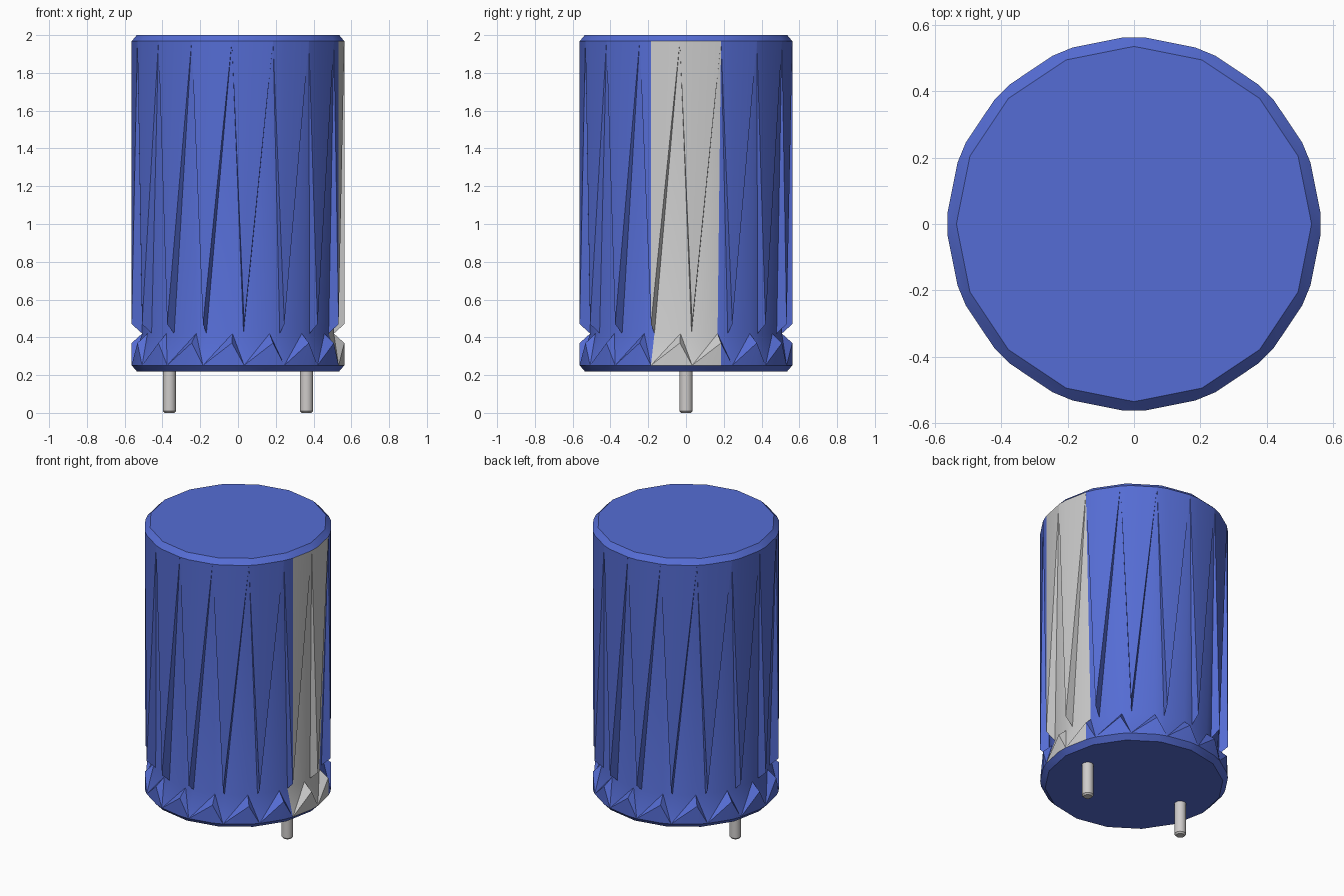
import bpy, bmesh, math

if "Cube" in bpy.data.objects:
    bpy.data.objects.remove(bpy.data.objects["Cube"], do_unlink=True)


def material(name, colour):
    m = bpy.data.materials.new(name)
    m.use_nodes = True
    m.diffuse_color = (*colour, 1)
    m.node_tree.nodes["Principled BSDF"].inputs["Base Color"].default_value = (*colour, 1)
    return m


BLUE = material("sleeve blue", (0.091, 0.152, 0.66))
GREY = material("stripe grey", (0.6, 0.6, 0.6))
METAL = material("pin metal", (0.62, 0.60, 0.59))


def finish(name, bm, mats):
    bmesh.ops.recalc_face_normals(bm, faces=bm.faces[:])
    mesh = bpy.data.meshes.new(name)
    bm.to_mesh(mesh)
    bm.free()
    obj = bpy.data.objects.new(name, mesh)
    bpy.context.collection.objects.link(obj)
    for m in mats:
        mesh.materials.append(m)
    bpy.ops.object.select_all(action='DESELECT')
    obj.select_set(True)
    bpy.context.view_layer.objects.active = obj
    bpy.ops.object.shade_smooth_by_angle(angle=math.radians(30))


def ring(bm, radius, z, angles, x=0):
    return [bm.verts.new((x + radius * math.cos(a), radius * math.sin(a), z)) for a in angles]


# Can body: sixteen sides with split corners, a crimp groove and chamfered ends
SIDES, SPLIT = 16, math.radians(3.3)
R_OUT, R_GROOVE, R_CAP = 0.564, 0.508, 0.536
cap_angles = [k * 2 * math.pi / SIDES for k in range(SIDES)]
corners = [c + s * SPLIT for c in cap_angles for s in (-1, 1)]
bm = bmesh.new()
cap_low = ring(bm, R_CAP, 0.22, cap_angles)
base = ring(bm, R_OUT, 0.252, corners)
lip_low = ring(bm, R_OUT, 0.37, corners[0::2])
groove = ring(bm, R_GROOVE, 0.42, corners)
lip_high = ring(bm, R_OUT, 0.47, corners[1::2])
shoulder = ring(bm, R_OUT, 1.968, corners)
cap_high = ring(bm, R_CAP, 2.0, cap_angles)


def fan(end, lip, a, b):
    """Fan from end[a], covering a panel that reaches the lip only at corner b."""
    tip = lip[b // 2]
    tris = [(end[a], end[b], tip), (end[a], tip, groove[b]), (end[a], groove[b], groove[a])]
    return [bm.faces.new(t) for t in tris]


count = 2 * SIDES
for i in range(count):
    j = (i + 1) % count
    k = i // 2
    narrow = i % 2 == 0
    # Narrow and wide panels are split along opposite diagonals
    a, b = (i, j) if narrow else (j, i)
    faces = fan(shoulder, lip_high, a, b) + fan(base, lip_low, b, a)
    # Grey polarity stripe: the three panels facing +x
    if i in (0, 1, count - 1):
        for f in faces:
            f.material_index = 1
    # End chamfers
    for outer, cap in ((shoulder, cap_high), (base, cap_low)):
        if narrow:
            bm.faces.new((outer[i], outer[j], cap[k]))
        else:
            bm.faces.new((outer[i], outer[j], cap[(k + 1) % SIDES], cap[k]))
bm.faces.new(cap_high)
bm.faces.new(cap_low)
finish("can_body", bm, [BLUE, GREY])

# Two round lead pins with chamfered tips
PIN_PROFILE = [(0.026, 0.0), (0.035, 0.01), (0.035, 0.225)]
for name, x in (("left_pin", 0.363), ("right_pin", -0.363)):
    bm = bmesh.new()
    rings = [ring(bm, r, z, cap_angles, x) for r, z in PIN_PROFILE]
    for lo, hi in zip(rings, rings[1:]):
        for n in range(SIDES):
            m = (n + 1) % SIDES
            bm.faces.new((lo[n], lo[m], hi[m], hi[n]))
    bm.faces.new(rings[0])
    bm.faces.new(rings[-1])
    finish(name, bm, [METAL])
